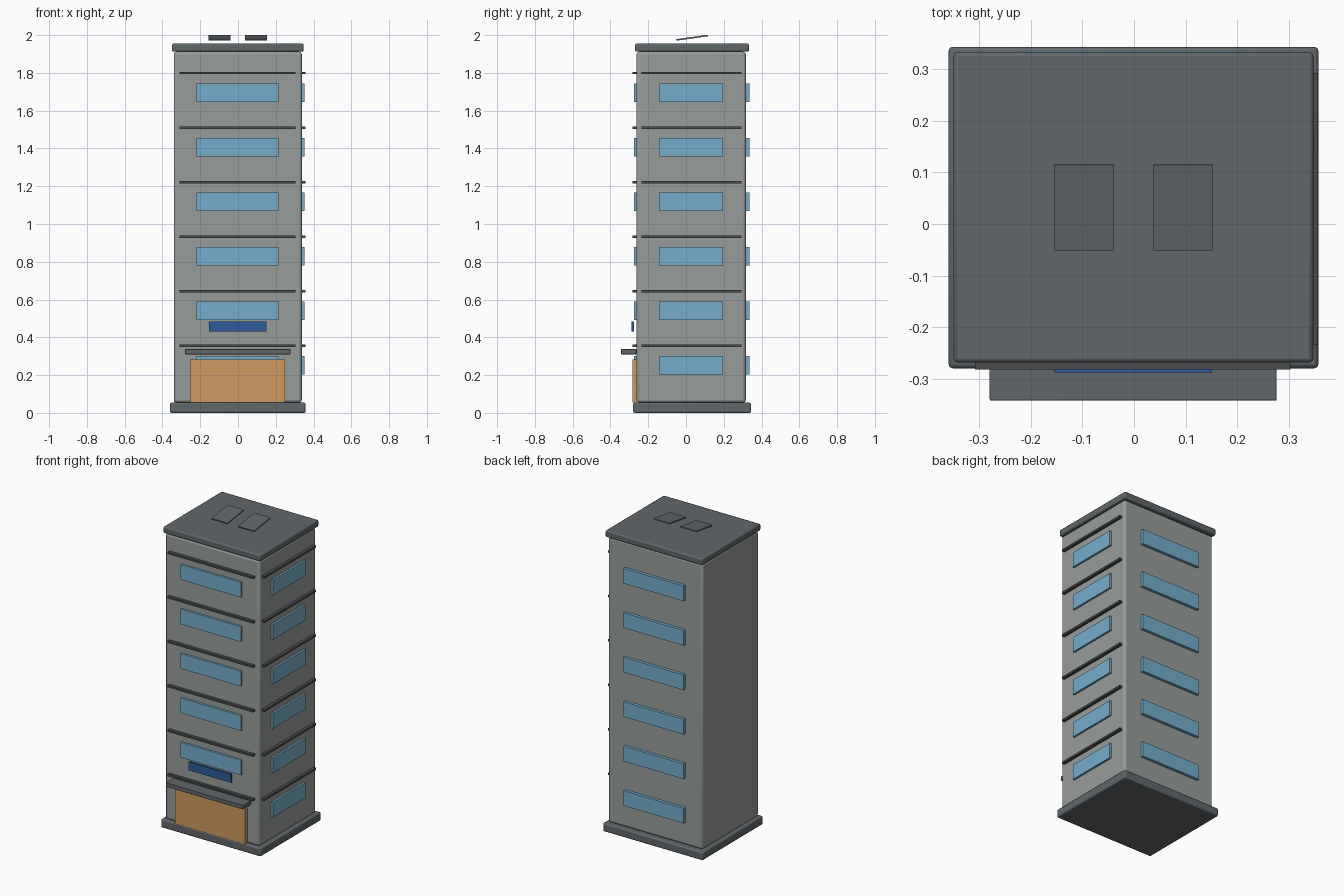
import bpy
import math

if "Cube" in bpy.data.objects:
    bpy.data.objects.remove(bpy.data.objects["Cube"], do_unlink=True)


def material(name, rgb):
    m = bpy.data.materials.new(name)
    m.use_nodes = True
    m.diffuse_color = (*rgb, 1)
    m.node_tree.nodes["Principled BSDF"].inputs["Base Color"].default_value = (*rgb, 1)
    return m


concrete = material("concrete grey", (0.31, 0.34, 0.33))
slate = material("slate grey", (0.12, 0.135, 0.145))
trim = material("dark trim", (0.07, 0.072, 0.075))
glass = material("window blue", (0.18, 0.42, 0.60))
wood = material("door orange", (0.62, 0.33, 0.12))
sign_blue = material("sign blue", (0.026, 0.105, 0.32))


def box(name, xs, ys, zs, mat, bevel=0, segments=2):
    """Box spanning the given ranges, optionally with rounded edges."""
    bpy.ops.mesh.primitive_cube_add(size=1, location=[sum(r) / 2 for r in (xs, ys, zs)])
    ob = bpy.context.object
    ob.name = name
    ob.scale = [r[1] - r[0] for r in (xs, ys, zs)]
    bpy.ops.object.transform_apply(location=False, rotation=False, scale=True)
    ob.data.materials.append(mat)
    if bevel:
        mod = ob.modifiers.new("rounded edges", "BEVEL")
        mod.width = bevel
        mod.segments = segments
        bpy.ops.object.shade_smooth_by_angle()
    return ob


# Main block with base and roof slabs
box("base_slab", (-0.36, 0.358), (-0.28, 0.344), (0, 0.054), slate, 0.008)
box("tower_body", (-0.34, 0.338), (-0.262, 0.317), (0.054, 1.912), concrete, 0.015, 3)
box("roof_slab", (-0.35, 0.348), (-0.269, 0.334), (1.912, 1.955), slate, 0.008)

# Window rows and ledges on each floor
FLOORS, STEP = 6, 0.289
PANE = 0.0866
side_edges = (-0.143, -0.055, 0.026, 0.196)
for f in range(FLOORS):
    z = 0.202 + f * STEP
    zs = (z, z + 0.098)
    for i in range(5):
        x = -0.219 + i * PANE
        box(f"front_window_{f}_{i}", (x, x + PANE), (-0.276, -0.262), zs, glass)
        box(f"back_window_{f}_{i}", (x, x + PANE), (0.317, 0.336), zs, glass)
    for i, (a, b) in enumerate(zip(side_edges, side_edges[1:])):
        box(f"side_window_{f}_{i}", (0.338, 0.351), (a, b), zs, glass)
    ledge = (z + 0.146, z + 0.159)
    box(f"front_ledge_{f}", (-0.309, 0.304), (-0.282, -0.262), ledge, trim)
    box(f"side_ledge_{f}", (0.338, 0.357), (-0.235, 0.293), ledge, trim)

# Entrance
box("entrance_door", (-0.253, 0.25), (-0.284, -0.262), (0.054, 0.283), wood)
box("entrance_canopy", (-0.28, 0.277), (-0.343, -0.262), (0.31, 0.337), slate, 0.003)
box("sign_panel", (-0.154, 0.151), (-0.288, -0.276), (0.43, 0.484), sign_blue)

# Tilted roof panels
for name, x in (("left_roof_panel", 0.037), ("right_roof_panel", -0.155)):
    panel = box(name, (x, x + 0.116), (-0.052, 0.116), (1.982, 1.99), slate)
    panel.rotation_euler.x = math.radians(8)
